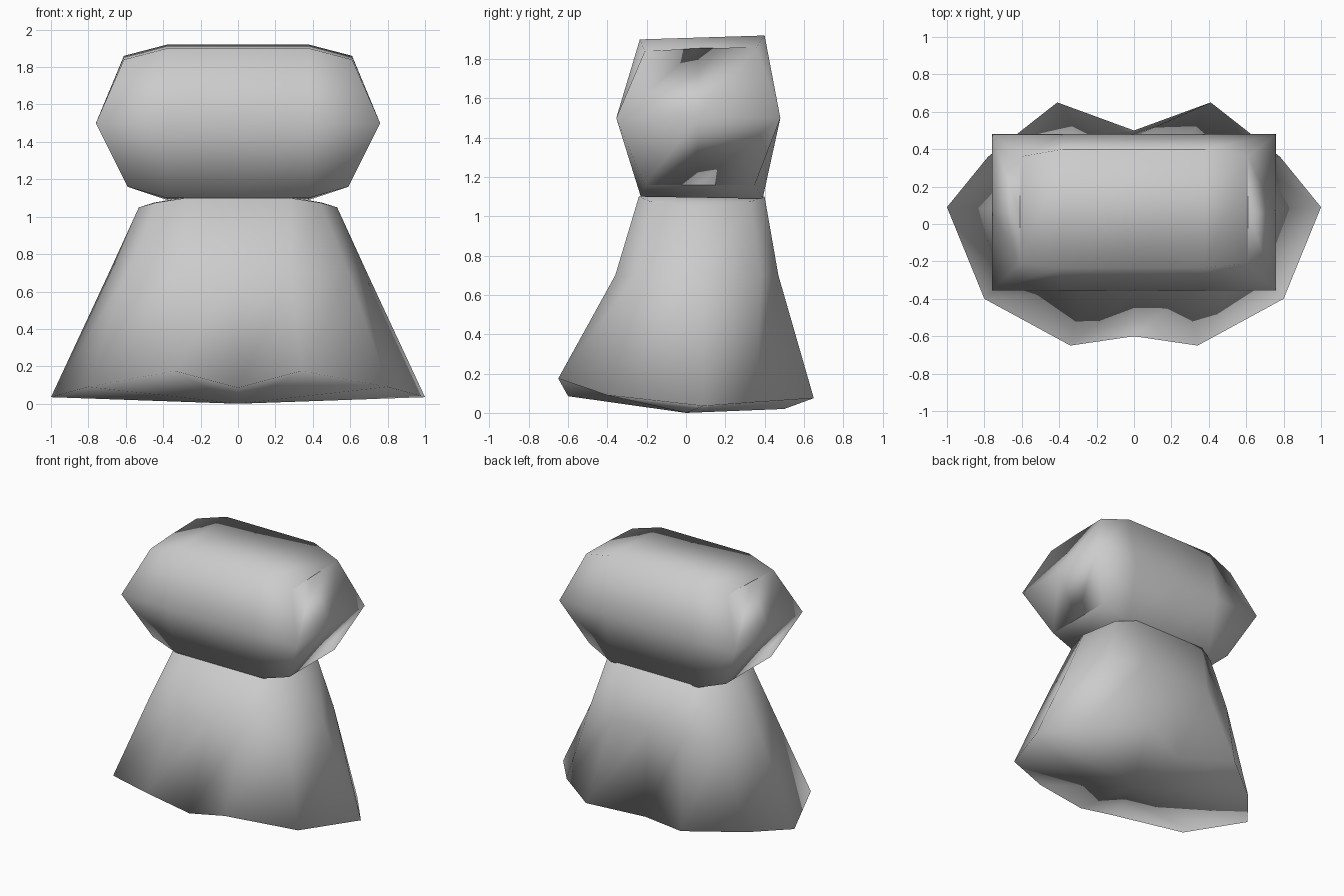
import bpy, bmesh

if "Cube" in bpy.data.objects:
    bpy.data.objects.remove(bpy.data.objects["Cube"])


def full_ring(half):
    """Mirror a right-hand half ring (front centre to back centre) across x."""
    return half + [(-x, y, z) for x, y, z in reversed(half[1:-1])]


def cap(bm, r):
    """Close a 12-point ring with front-to-back strips."""
    for k in range(-2, 2):
        bm.faces.new([r[i % 12] for i in (k, k + 1, 5 - k, 6 - k)])
    bm.faces.new((r[2], r[3], r[4]))
    bm.faces.new((r[8], r[9], r[10]))


def loft(name, halves, floor=None):
    bm = bmesh.new()
    rings = [[bm.verts.new(p) for p in full_ring(h)] for h in halves]
    for a, b in zip(rings, rings[1:]):
        for i in range(12):
            j = (i + 1) % 12
            bm.faces.new((a[i], a[j], b[j], b[i]))
    cap(bm, rings[-1])
    if floor:
        c = bm.verts.new(floor)
        for i in range(12):
            bm.faces.new((rings[0][i], c, rings[0][(i + 1) % 12]))
    else:
        cap(bm, rings[0])
    bmesh.ops.recalc_face_normals(bm, faces=bm.faces)
    for f in bm.faces:
        f.smooth = True
    me = bpy.data.meshes.new(name)
    bm.to_mesh(me)
    bm.free()
    ob = bpy.data.objects.new(name, me)
    bpy.context.collection.objects.link(ob)
    return ob


# Flared robe: wavy hem, waist, neck
hem = [(0, -.60, .085), (.34, -.65, .175), (.80, -.40, .09), (1, .09, .035),
       (.78, .36, .055), (.41, .65, .075), (0, .50, .02)]
waist = [(0, -.36, .70), (.28, -.36, .70), (.59, -.25, .70), (.69, .08, .70),
         (.56, .38, .70), (.30, .47, .70), (0, .47, .70)]
neck = [(0, -.24, 1.10), (.28, -.24, 1.10), (.44, -.18, 1.075), (.53, .06, 1.05),
        (.45, .33, 1.075), (.31, .40, 1.10), (0, .40, 1.10)]
loft("robe", [hem, waist, neck], floor=(0, 0, 0))

# Wide faceted head
bottom = [(0, -.23, 1.10), (.38, -.23, 1.10), (.59, -.21, 1.16), (.59, .06, 1.16),
          (.59, .35, 1.16), (.38, .39, 1.09), (0, .39, 1.09)]
middle = [(0, -.355, 1.5), (.38, -.355, 1.5), (.76, -.355, 1.5), (.76, .06, 1.5),
          (.76, .48, 1.5), (.38, .48, 1.5), (0, .48, 1.5)]
top = [(0, -.235, 1.90), (.38, -.235, 1.90), (.61, -.21, 1.84), (.61, .06, 1.855),
       (.61, .36, 1.86), (.38, .40, 1.92), (0, .40, 1.92)]
loft("head", [bottom, middle, top])
